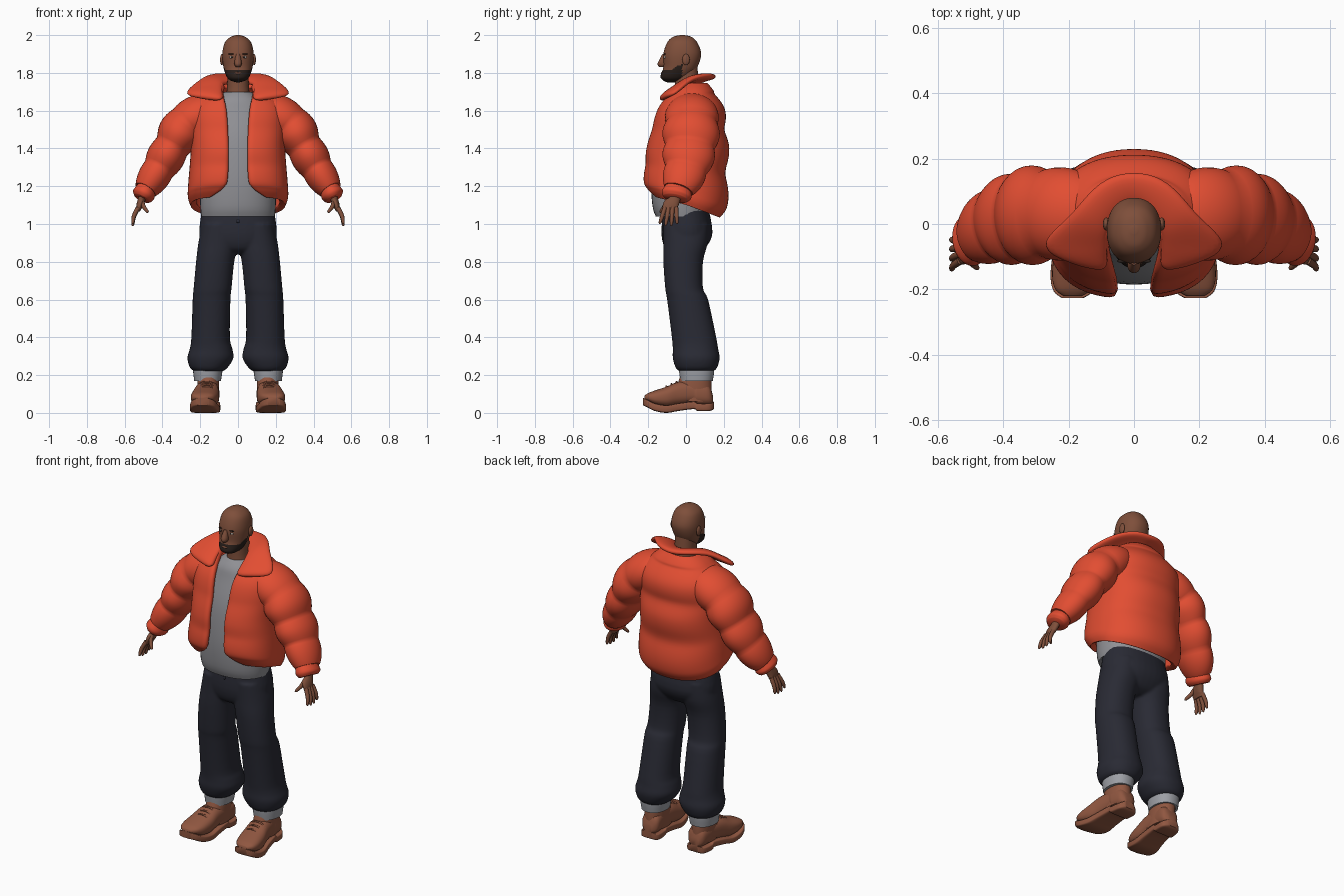
import bpy, bmesh, math
from mathutils import Vector

if bpy.data.objects.get("Cube"):
    bpy.data.objects.remove(bpy.data.objects["Cube"])


def material(name, red, green, blue):
    mat = bpy.data.materials.new(name)
    mat.use_nodes = True
    mat.diffuse_color = (red, green, blue, 1)
    mat.node_tree.nodes["Principled BSDF"].inputs["Base Color"].default_value = mat.diffuse_color
    return mat


ORANGE = material("orange nylon", .76, .075, .032)
GREY = material("grey cotton", .28, .28, .3)
NAVY = material("dark navy denim", .022, .023, .034)
SKIN = material("brown skin", .21, .078, .043)
BEARD = material("dark beard", .022, .014, .011)
LEATHER = material("tan leather", .28, .095, .052)
CUFF = material("light grey lining", .34, .35, .38)
WHITE = material("eye white", .5, .46, .42)


def smooth(rows, steps=4):
    """Catmull-Rom interpolation between profile rows."""
    ends = [rows[0]] + rows + [rows[-1]]
    out = []
    for quad in zip(ends, ends[1:], ends[2:], ends[3:]):
        for s in range(steps):
            t = s / steps
            out.append([q + ((r - p) * t + (2*p - 5*q + 4*r - u) * t*t + (3*q - p - 3*r + u) * t**3) / 2
                        for p, q, r, u in zip(*quad)])
    return out + [rows[-1]]


def power(value, exponent):
    return math.copysign(abs(value) ** (2 / exponent), value)


def puff(phase):
    """Padded bulge between two quilting seams, zero on average."""
    return abs(math.sin(math.pi * phase)) - .6


def skin_rings(rings):
    n = len(rings[0])
    verts = [v for ring in rings for v in ring]
    faces = [(i*n + j, i*n + (j+1) % n, (i+1)*n + (j+1) % n, (i+1)*n + j)
             for i in range(len(rings) - 1) for j in range(n)]
    last = len(verts) - n
    return verts, faces + [tuple(range(n)), tuple(range(last, last + n))]


def loft(rows, axis="z", exponent=2.2, segments=36, steps=4):
    """Rounded sections given as (height, low a, high a, low b, high b)."""
    rings = []
    for height, a_low, a_high, b_low, b_high in smooth(rows, steps):
        ring = []
        for j in range(segments):
            t = math.tau * j / segments
            a = (a_low + a_high + (a_high - a_low) * power(math.cos(t), exponent)) / 2
            b = (b_low + b_high + (b_high - b_low) * power(math.sin(t), exponent)) / 2
            ring.append((a, b, height) if axis == "z" else (a, height, b))
        rings.append(ring)
    return skin_rings(rings)


def tube(rows, segments=36, steps=4, puffs=0):
    """Path rows of (x, y, z, radius across, radius front to back)."""
    rows = smooth(rows, steps)
    points = [Vector(row[:3]) for row in rows]
    last = len(points) - 1
    rings = []
    for i, point in enumerate(points):
        along = points[min(i + 1, last)] - points[max(i - 1, 0)]
        across = along.cross(Vector((0, 1, 0))).normalized()
        depth = across.cross(along).normalized()
        swell = 1 + .12 * puff(puffs * i / last) if puffs else 1
        rings.append([point + across * rows[i][3] * swell * math.cos(math.tau * j / segments)
                      + depth * rows[i][4] * swell * math.sin(math.tau * j / segments)
                      for j in range(segments)])
    return skin_rings(rings)


def ball(x, y, z, rx, ry, rz):
    rows = []
    for i in range(1, 12):
        t = math.pi * i / 12
        s = math.sin(t)
        rows.append((z + rz * math.cos(t), x - rx*s, x + rx*s, y - ry*s, y + ry*s))
    return loft(rows, exponent=2, segments=16, steps=1)


def make(name, parts, mats, mirror=False, fix=True):
    verts, faces = [], []
    for part_verts, part_faces in parts:
        faces += [tuple(i + len(verts) for i in face) for face in part_faces]
        verts += part_verts
    mesh = bpy.data.meshes.new(name)
    mesh.from_pydata(verts, [], faces)
    if fix:
        bm = bmesh.new()
        bm.from_mesh(mesh)
        bmesh.ops.recalc_face_normals(bm, faces=bm.faces)
        bm.to_mesh(mesh)
        bm.free()
    ob = bpy.data.objects.new(name, mesh)
    bpy.context.collection.objects.link(ob)
    for mat in mats:
        mesh.materials.append(mat)
    bpy.ops.object.select_all(action="DESELECT")
    ob.select_set(True)
    bpy.context.view_layer.objects.active = ob
    bpy.ops.object.shade_smooth_by_angle(angle=math.radians(50))
    if mirror:
        ob.modifiers.new("Mirror", "MIRROR")
    return ob


def pad(ob, thickness, offset, levels):
    padding = ob.modifiers.new("Padding", "SOLIDIFY")
    padding.thickness, padding.offset = thickness, offset
    soften = ob.modifiers.new("Soften", "SUBSURF")
    soften.levels = soften.render_levels = levels


def centred(*rows):
    """Rows of (height, half width, front, back)."""
    return [(z, -width, width, front, back) for z, width, front, back in rows]


# Head with a beard painted by face position
head = make("head", [loft(centred(
    (2, .01, -.03, -.01), (1.99, .04, -.07, .03), (1.96, .07, -.1, .06), (1.9, .083, -.12, .08),
    (1.83, .077, -.12, .06), (1.78, .06, -.135, .02), (1.76, .04, -.12, -.02), (1.75, .01, -.1, -.05)),
    segments=64, steps=8)], [SKIN, BEARD])
for face in head.data.polygons:
    spot = face.center
    face.material_index = int(spot.y < -.02 and spot.z < 1.815 + max(0, spot.y + .08) * .55)
make("neck", [loft(centred((1.64, .08, -.07, .07), (1.7, .06, -.06, .07), (1.84, .055, -.06, .06)))], [SKIN])
make("nose", [loft(centred((1.9, .01, -.125, -.1), (1.85, .02, -.15, -.1), (1.83, .01, -.14, -.1)))], [SKIN])
make("lips", [ball(0, -.126, 1.798, .02, .006, .006)], [SKIN])
make("ears", [ball(.085, 0, 1.87, .01, .02, .03)], [SKIN], mirror=True)
make("eyes", [ball(.032, -.109, 1.883, .014, .009, .007)], [WHITE], mirror=True)
make("pupils", [ball(.032, -.115, 1.883, .005, .005, .005)], [BEARD], mirror=True)
make("eyebrows", [ball(.034, -.113, 1.9, .018, .006, .003)], [BEARD], mirror=True)

# Shirt
make("shirt", [loft(centred((1.04, .195, -.16, .12), (1.1, .2, -.178, .13), (1.25, .2, -.185, .14),
                            (1.45, .2, -.165, .14), (1.6, .16, -.12, .13), (1.66, .12, -.1, .1),
                            (1.7, .07, -.066, .07)))], [GREY])

# Padded jacket body, open at the front with a hem that drops at the back
body_rows = [  # height, half width, front, back, half opening
    (1.75, .1, -.055, .11, .083), (1.7, .17, -.09, .15, .08), (1.6, .25, -.155, .2, .06),
    (1.4, .25, -.21, .22, .05), (1.2, .265, -.225, .215, .055), (1.14, .265, -.21, .21, .075),
    (1.1, .25, -.18, .19, .14)]
COLUMNS, FRONT, BACK = 48, 2.6, 2.2
verts, faces = [], []
rows = smooth(body_rows, 8)
for z, width, front, back, gap in rows:
    start = math.asin(min(.98, (gap / width) ** (FRONT / 2)))
    for j in range(COLUMNS + 1):
        t = start + (math.tau - 2 * start) * j / COLUMNS
        ahead = math.cos(t) > 0
        curve = FRONT if ahead else BACK
        quilt = (.04 if ahead else .12) * puff((z - 1.1) / .2) if z < 1.7 else 0
        y = (front + back - (back - front) * (1 + quilt) * power(math.cos(t), curve)) / 2
        drop = (.25 if ahead else .38) * y * min(1, max(0, (1.4 - z) / .3))
        verts.append((width * power(math.sin(t), curve), y, z - drop))
for i in range(len(rows) - 1):
    for j in range(COLUMNS):
        a = i * (COLUMNS + 1) + j
        b = a + COLUMNS + 1
        faces.append((a, b, b + 1, a + 1))
pad(make("jacket_body", [(verts, faces)], [ORANGE], fix=False), .035, -1, 1)

# Spread collar, from the neck out to the pointed wings
outer = [(0, .165, 1.78), (.09, .145, 1.79), (.155, .08, 1.785), (.2, .02, 1.765),
         (.295, -.055, 1.69), (.25, -.105, 1.675), (.09, -.145, 1.65)]
n = len(outer)
inner = [(.08 * math.sin(min(i / 2, math.pi / 2)), .06 - .03 * i, 1.745 - .0004 * i**3) for i in range(n)]
middle = [tuple(Vector(p).lerp(Vector(q), .45) + Vector((0, 0, .012))) for p, q in zip(inner, outer)]
faces = [(a, a + 1, a + n + 1, a + n) for a in range(2 * n) if (a + 1) % n]
pad(make("jacket_collar", [(inner + middle + outer, faces)], [ORANGE], mirror=True, fix=False), .034, 0, 2)

# Quilted sleeves with a gathered cuff
sleeve = tube([(.13, .03, 1.62, .09, .12), (.27, .03, 1.53, .115, .145), (.35, .02, 1.41, .1, .14),
               (.42, 0, 1.29, .09, .12), (.49, -.04, 1.18, .065, .085)], steps=10, puffs=4)
gather = tube([(.485, -.04, 1.19, .05, .07), (.5, -.05, 1.155, .06, .08), (.51, -.055, 1.135, .045, .065)])
make("jacket_sleeves", [sleeve, gather], [ORANGE], mirror=True)

# Hands
hand = [tube([(.495, -.05, 1.18, .024, .03), (.51, -.06, 1.13, .02, .03),
              (.52, -.08, 1.1, .018, .042), (.53, -.083, 1.07, .011, .038)])]
reach = [((.53, -.112 + .02 * i, 1.085), (.56, -.14 + .031 * i, 1 - .01 * (i % 3 > 0))) for i in range(4)]
for base, tip in reach + [((.51, -.09, 1.125), (.477, -.138, 1.06))]:
    a, b = Vector(base), Vector(tip)
    knuckle = a.lerp(b, .5) + Vector((.006, 0, 0))
    hand.append(tube([(*p, r, r) for p, r in ((a, .012), (knuckle, .011), (a.lerp(b, .9), .008), (b, .002))],
                     segments=12))
make("hands", hand, [SKIN], mirror=True)

# Trousers: hips and two baggy legs fused together
hips = centred((1.08, .19, -.12, .12), (.95, .205, -.13, .14), (.87, .17, -.11, .1), (.84, .1, -.06, .05))
leg = [(1, .01, .19, -.12, .12), (.9, 0, .21, -.12, .115), (.8, .02, .222, -.12, .09),
       (.66, .034, .235, -.11, .09), (.6, .04, .24, -.1, .117), (.4, .043, .247, -.075, .16),
       (.34, .03, .255, -.07, .17), (.29, .024, .268, -.07, .178), (.24, .055, .255, -.055, .165),
       (.22, .08, .23, -.035, .145)]
trousers = make("trousers", [loft(hips), loft(leg)], [NAVY], mirror=True)
fuse = trousers.modifiers.new("Fuse", "REMESH")
fuse.mode, fuse.voxel_size, fuse.use_smooth_shade = "VOXEL", .008, True
relax = trousers.modifiers.new("Relax", "SMOOTH")
relax.factor, relax.iterations = .5, 4
make("trouser_button", [ball(0, -.13, 1.015, .009, .004, .009)], [NAVY])
make("trouser_cuffs", [loft([(.25, .09, .23, -.03, .14), (.23, .082, .238, -.037, .15),
                             (.17, .09, .232, -.03, .142)])], [CUFF], mirror=True)

# Boots: shaft, foot, a sole that follows the foot, and laces
shaft = loft([(.22, .105, .215, -.02, .13), (.15, .1, .215, -.045, .135), (.06, .1, .21, -.06, .135)])
foot = [(.143, .13, .18, .02, .09), (.12, .1, .205, .01, .15), (.06, .1, .215, .01, .17),
        (.04, .1, .215, .02, .17), (-.04, .1, .23, .01, .165), (-.1, .1, .245, 0, .14),
        (-.16, .11, .25, .01, .12), (-.2, .13, .24, .03, .105), (-.22, .16, .215, .04, .09)]
upper = loft([(y, left, right, low + .03, top) for y, left, right, low, top in foot], "y", 2.5)
make("boots", [shaft, upper], [LEATHER], mirror=True)
make("boot_soles", [loft([(y * 1.03, left - .005, right + .005, low, low + .04)
                          for y, left, right, low, top in foot], "y", 6)], [LEATHER], mirror=True)
laces = []
for i in range(3):
    y, z = -.05 - .027 * i, .162 - .012 * i
    laces.append(tube([(x, y, z - fall, .005, .005) for x, fall in
                       ((.12, .022), (.145, 0), (.185, 0), (.215, .02))], segments=8))
make("boot_laces", laces, [LEATHER], mirror=True)
